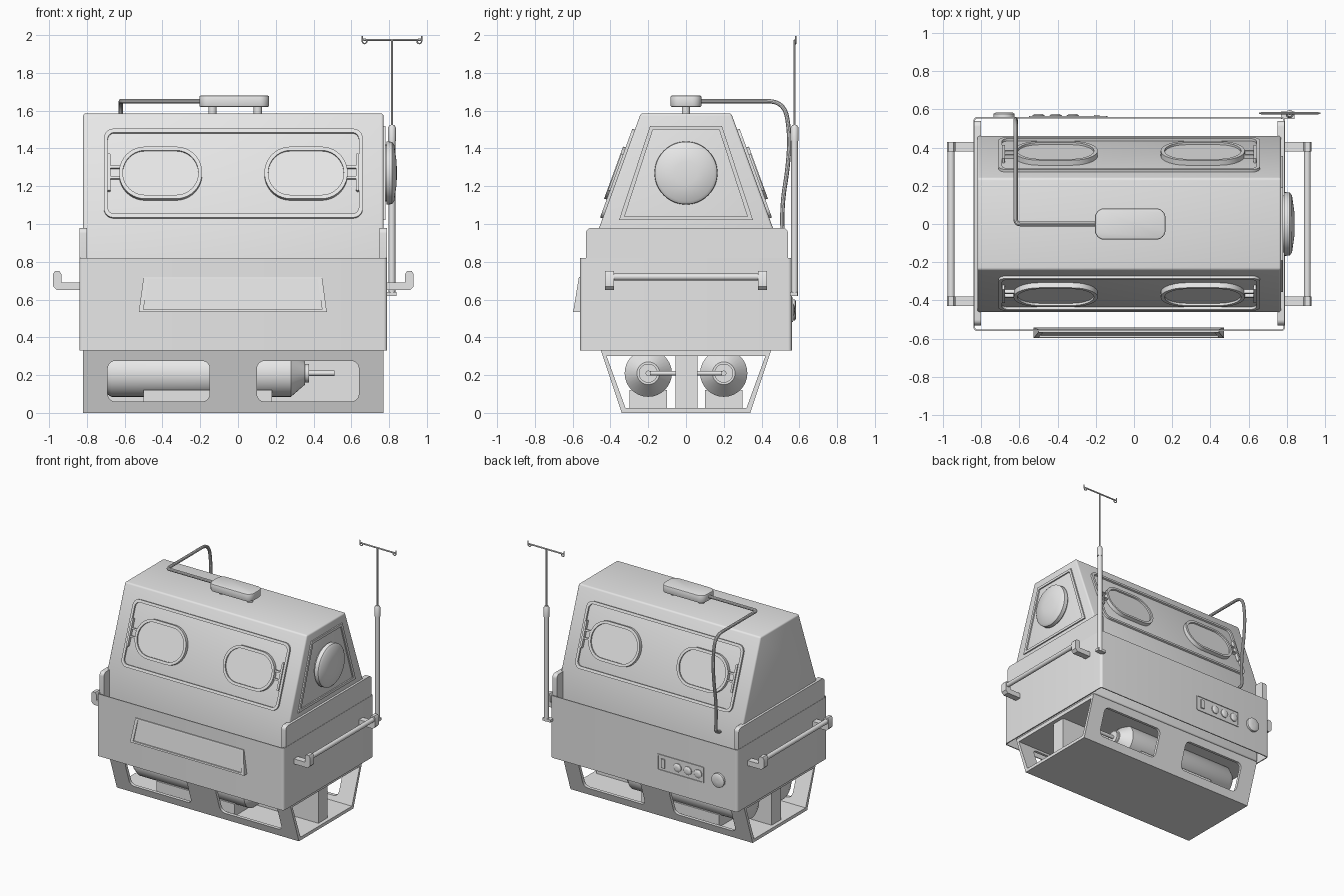
import bpy, bmesh, math
from mathutils import Vector

if "Cube" in bpy.data.objects:
    bpy.data.objects.remove(bpy.data.objects["Cube"])

GREY = bpy.data.materials.new("light_grey")
GREY.use_nodes = True
GREY.diffuse_color = (0.8, 0.8, 0.8, 1)
GREY.node_tree.nodes["Principled BSDF"].inputs["Base Color"].default_value = (0.8, 0.8, 0.8, 1)
PARTS = []
CX = -0.025  # middle of the cabinet

# Extrusion directions: outline (u, v) pushed along n
X = lambda u, v, n: (n, u, v)
Y = lambda u, v, n: (u, n, v)
Z = lambda u, v, n: (u, v, n)


def finish(name, bm):
    bmesh.ops.recalc_face_normals(bm, faces=bm.faces)
    me = bpy.data.meshes.new(name)
    bm.to_mesh(me)
    bm.free()
    ob = bpy.data.objects.new(name, me)
    bpy.context.collection.objects.link(ob)
    me.materials.append(GREY)
    PARTS.append(ob)
    return ob


def solid(name, outline, place, a, b, inner=None):
    """Extrude an outline from a to b; with an inner outline it becomes a ring."""
    bm = bmesh.new()
    loop = lambda pts, n: [bm.verts.new(place(u, v, n)) for u, v in pts]

    def bridge(p, q):
        for i in range(len(p)):
            j = (i + 1) % len(p)
            bm.faces.new((p[i], p[j], q[j], q[i]))
    lo, hi = loop(outline, a), loop(outline, b)
    bridge(lo, hi)
    if inner:
        ilo, ihi = loop(inner, a), loop(inner, b)
        bridge(hi, ihi)
        bridge(ihi, ilo)
        bridge(ilo, lo)
    else:
        bm.faces.new(lo)
        bm.faces.new(hi)
    return finish(name, bm)


def rect(u0, u1, v0, v1, r=0, seg=6):
    if not r:
        return [(u0, v0), (u1, v0), (u1, v1), (u0, v1)]
    pts = []
    corners = [(u1 - r, v1 - r), (u0 + r, v1 - r), (u0 + r, v0 + r), (u1 - r, v0 + r)]
    for k, (cu, cv) in enumerate(corners):
        for i in range(seg + 1):
            t = math.pi / 2 * (k + i / seg)
            pts.append((cu + r * math.cos(t), cv + r * math.sin(t)))
    return pts


def box(name, x0, x1, y0, y1, z0, z1):
    return solid(name, rect(x0, x1, y0, y1), Z, z0, z1)


def lathe(name, origin, axis, profile, n=32):
    """Revolve (distance, radius) points about an axis."""
    bm = bmesh.new()
    q = Vector(axis).to_track_quat('Z', 'Y')
    rings = []
    for d, r in profile:
        rings.append([bm.verts.new(Vector(origin) + q @ Vector(
            (r * math.cos(2 * math.pi * i / n), r * math.sin(2 * math.pi * i / n), d))) for i in range(n)])
    for p, s in zip(rings, rings[1:]):
        for i in range(n):
            bm.faces.new((p[i], p[(i + 1) % n], s[(i + 1) % n], s[i]))
    bm.faces.new(rings[0])
    bm.faces.new(rings[-1])
    return finish(name, bm)


def rod(name, start, end, r, n=16):
    d = Vector(end) - Vector(start)
    return lathe(name, start, d, [(0, r), (d.length, r)], n)


def tube(name, pts, r, kind='NURBS'):
    cu = bpy.data.curves.new(name, 'CURVE')
    cu.dimensions = '3D'
    cu.bevel_depth, cu.bevel_resolution, cu.use_fill_caps = r, 3, True
    sp = cu.splines.new(kind)
    sp.points.add(len(pts) - 1)
    for p, co in zip(sp.points, pts):
        p.co = (*co, 1)
    if kind == 'NURBS':
        sp.use_endpoint_u, sp.order_u, sp.resolution_u = True, 3, 6
    tmp = bpy.data.objects.new(name, cu)
    bpy.context.collection.objects.link(tmp)
    bm = bmesh.new()
    bm.from_mesh(tmp.evaluated_get(bpy.context.evaluated_depsgraph_get()).to_mesh())
    bpy.data.objects.remove(tmp)
    return finish(name, bm)


def apply(ob, mod):
    bpy.context.view_layer.objects.active = ob
    bpy.ops.object.modifier_apply(modifier=mod.name)


def cut(ob, cutter):
    mod = ob.modifiers.new("cut", 'BOOLEAN')
    mod.operation, mod.solver, mod.object = 'DIFFERENCE', 'EXACT', cutter
    apply(ob, mod)
    PARTS.remove(cutter)
    bpy.data.objects.remove(cutter)


# Tapered base frame, open at both ends, with windows front and back
base = solid("base_frame", [(-0.34, 0), (0.34, 0), (0.45, 0.33), (-0.45, 0.33)], X, -0.82, 0.77,
             [(-0.32, 0.025), (0.32, 0.025), (0.42, 0.3), (-0.42, 0.3)])
for s in (-1, 1):
    m = CX + s * 0.395
    cut(base, solid("window_cutter", rect(m - 0.27, m + 0.27, 0.06, 0.275, 0.04), Y, -0.6, 0.6))
box("base_partition", -0.79, 0.74, -0.055, 0.06, 0.02, 0.31)

# Gas bottles on cradles
for y, side in ((-0.2, "front"), (0.2, "back")):
    lathe(side + "_gas_bottle", (0, y, 0.21), (1, 0, 0),
          [(-0.73, 0.05), (-0.71, 0.1), (-0.67, 0.125), (0.28, 0.125), (0.355, 0.06),
           (0.355, 0.05), (0.375, 0.05), (0.375, 0.014), (0.51, 0.014)])
    box(side + "_bottle_cradle", -0.5, 0.18, y - 0.1, y + 0.1, 0.02, 0.12)
rod("bottle_link_pipe", (0.49, -0.2, 0.21), (0.49, 0.2, 0.21), 0.012)

# Cabinet shell and its raised end plates
solid("cabinet_shell", rect(-0.84, 0.79, -0.56, 0.56, 0.02), Z, 0.33, 0.82,
      rect(-0.832, 0.782, -0.552, 0.552, 0.012))
for s, side in ((-1, "right"), (1, "left")):
    ends = sorted((CX + s * 0.813, CX + s * 0.775))
    solid(side + "_end_plate", rect(-0.53, 0.54, 0.7, 0.98, 0.03), X, *ends)

# Hood
hood = solid("hood", [(-0.46, 0.33), (0.46, 0.33), (0.46, 0.98), (0.24, 1.585), (-0.24, 1.585), (-0.46, 0.98)],
             X, -0.82, 0.77)
bev = hood.modifiers.new("bevel", 'BEVEL')
bev.width, bev.segments = 0.012, 3
apply(hood, bev)

# Sloped access panels with oval port doors, front and back
for s, side in ((-1, "front"), (1, "back")):
    def slope(u, v, n):
        return (u, s * (0.46 - 0.22 * (v - 0.98) / 0.605 + n * 0.94), v + n * 0.34)
    solid(side + "_panel_frame", rect(-0.71, 0.66, 1.03, 1.5, 0.05), slope, -0.005, 0.014,
          rect(-0.69, 0.64, 1.05, 1.48, 0.035))
    for k in (-1, 1):
        m = CX + k * 0.385
        tag = side + ("_left" if k > 0 else "_right")
        solid(tag + "_port_rim", rect(m - 0.22, m + 0.22, 1.125, 1.4, 0.137, 10), slope, -0.005, 0.028,
              rect(m - 0.2, m + 0.2, 1.145, 1.38, 0.117, 10))
        solid(tag + "_port_door", rect(m - 0.205, m + 0.205, 1.14, 1.385, 0.122, 10), slope, -0.005, 0.016)
        h = CX + k * 0.658
        solid(tag + "_hinge_bar", rect(h - 0.008, h + 0.008, 1.17, 1.365, 0.006, 2), slope, -0.005, 0.024)
        arm = sorted((h, CX + k * 0.6))
        for z in (1.235, 1.29):
            solid(tag + "_hinge_arm", rect(*arm, z, z + 0.012), slope, -0.005, 0.02)

# End panel and round port
solid("end_panel_frame", [(-0.355, 1.02), (0.355, 1.02), (0.19, 1.52), (-0.19, 1.52)], X, 0.765, 0.78,
      [(-0.325, 1.04), (0.325, 1.04), (0.175, 1.5), (-0.175, 1.5)])
lathe("round_port", (0.765, 0, 1.27), (1, 0, 0),
      [(0, 0.15), (0.02, 0.15), (0.02, 0.167), (0.05, 0.165), (0.062, 0.15), (0.075, 0.06), (0.076, 0.01)], 48)

# Carrying handles
hook = [(-0.01, 0.65), (0.12, 0.65), (0.14, 0.67), (0.14, 0.735), (0.13, 0.75), (0.105, 0.75),
        (0.095, 0.735), (0.095, 0.69), (-0.01, 0.69)]
for s, side in ((-1, "right"), (1, "left")):
    bar_x = CX + s * 0.932
    for y in (-0.405, 0.405):
        solid(side + "_handle_bracket", [(CX + s * (0.815 + d), z) for d, z in hook], Y, y - 0.025, y + 0.025)
    rod(side + "_handle_bar", (bar_x, -0.4, 0.72), (bar_x, 0.4, 0.72), 0.018)

# Wedge-shaped front tray door
def wedge(u, v, n):
    return (u, -0.555 - n * (0.012 + 0.03 * (0.72 - v) / 0.185), v)
door = [(-0.525, 0.535), (0.47, 0.535), (0.445, 0.72), (-0.5, 0.72)]
solid("tray_door", door, wedge, -0.3, 0.75)
solid("tray_door_frame", door, wedge, 0.5, 1,
      [(-0.5, 0.548), (0.445, 0.548), (0.422, 0.708), (-0.477, 0.708)])

# Back control panel
solid("control_panel_frame", rect(-0.55, -0.14, 0.48, 0.61, 0.01, 2), Y, 0.555, 0.566,
      rect(-0.54, -0.15, 0.49, 0.6, 0.005, 2))
for x in (-0.5, -0.41, -0.32):
    lathe("small_knob", (x, 0.555, 0.545), (0, 1, 0), [(0, 0.033), (0.012, 0.033), (0.02, 0.022), (0.021, 0.01)])
box("panel_switch", -0.21, -0.18, 0.555, 0.57, 0.51, 0.58)
lathe("large_knob", (-0.68, 0.555, 0.545), (0, 1, 0), [(0, 0.055), (0.022, 0.055), (0.028, 0.045), (0.028, 0.01)])

# Drip pole with crossbar and hooks
PX, PY = 0.815, 0.575
lathe("drip_pole", (PX, PY, 0.62), (0, 0, 1),
      [(0, 0.018), (0.82, 0.018), (0.82, 0.021), (0.89, 0.021), (0.905, 0.012)], 20)
rod("drip_pole_extension", (PX, PY, 1.5), (PX, PY, 1.975), 0.006, 10)
box("pole_bracket", 0.77, 0.84, 0.55, 0.59, 0.62, 0.64)
rod("drip_crossbar", (PX - 0.15, PY + 0.005, 1.975), (PX + 0.15, PY + 0.005, 1.975), 0.006, 10)
for s in (-1, 1):
    ring = [(PX + s * (0.145 + 0.012 * math.cos(t)), PY + 0.005, 1.967 + 0.012 * math.sin(t))
            for t in [i * math.pi / 6 for i in range(13)]]
    tube("drip_hook", ring + [(PX + s * 0.158, PY + 0.005, 1.996)], 0.004, 'POLY')

# Roof unit, its feet and hose
roof = solid("roof_unit", rect(-0.205, 0.165, -0.082, 0.082, 0.05), Z, 1.62, 1.68)
bev = roof.modifiers.new("bevel", 'BEVEL')
bev.width, bev.segments, bev.limit_method = 0.008, 2, 'ANGLE'
apply(roof, bev)
for x in (-0.135, 0.105):
    rod("roof_unit_foot", (x, 0, 1.57), (x, 0, 1.63), 0.022)
tube("hose", [(-0.19, 0, 1.65), (-0.4, 0, 1.65), (-0.57, 0, 1.65), (-0.62, 0.0, 1.65), (-0.62, 0.06, 1.65),
              (-0.62, 0.35, 1.65), (-0.62, 0.52, 1.65), (-0.62, 0.55, 1.48), (-0.62, 0.54, 1.3),
              (-0.62, 0.51, 1.12), (-0.62, 0.51, 0.95), (-0.62, 0.52, 0.88), (-0.62, 0.45, 0.87)], 0.012)

# Smooth curved faces, keep edges sharp
bpy.ops.object.select_all(action='DESELECT')
for ob in PARTS:
    ob.select_set(True)
bpy.context.view_layer.objects.active = PARTS[0]
bpy.ops.object.shade_smooth_by_angle(angle=math.radians(35))
